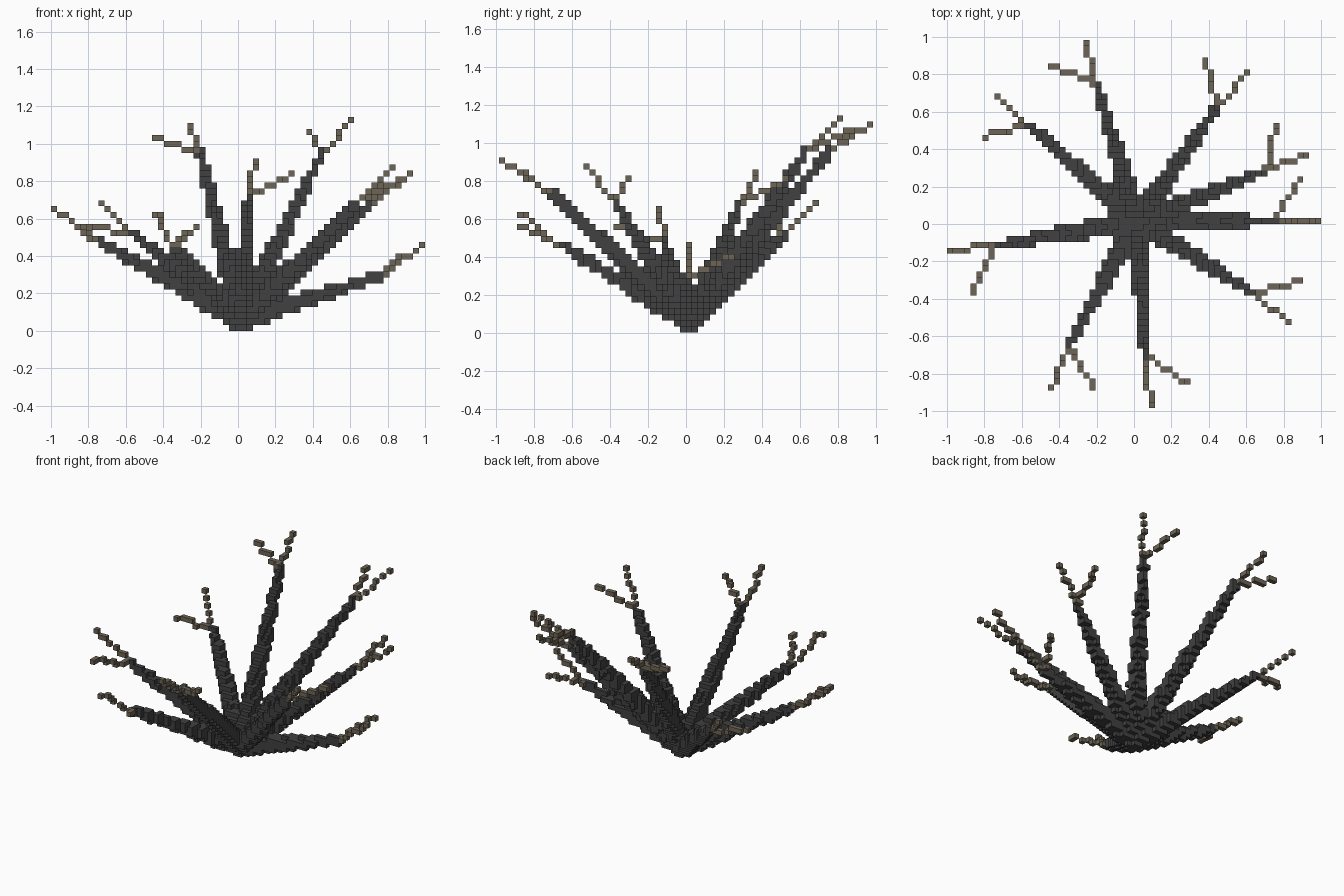
import bpy, bmesh, math
from mathutils import Vector

if "Cube" in bpy.data.objects:
    bpy.data.objects.remove(bpy.data.objects["Cube"], do_unlink=True)

H = 2 / 63                                  # block size
ROOT = Vector((0.015, 0.016, 0.06))


def material(name, rgb):
    m = bpy.data.materials.new(name)
    m.use_nodes = True
    m.diffuse_color = (*rgb, 1)
    m.node_tree.nodes["Principled BSDF"].inputs["Base Color"].default_value = (*rgb, 1)
    return m


def centre(c):
    return Vector((c[0], c[1] + 0.5, c[2] + 0.5)) * H


def cell(p):
    return (round(p.x / H), math.floor(p.y / H), max(0, math.floor(p.z / H)))


def limb(a, b, r0, r1):
    """Blocks whose centres lie inside a tapering limb."""
    cells = set()
    steps = int((b - a).length / H * 3)
    for i in range(steps + 1):
        t = i / steps
        p, r = a.lerp(b, t), r0 + (r1 - r0) * t
        x, y, z = cell(p)
        cells.add((x, y, z))
        for dx in range(-2, 3):
            for dy in range(-2, 3):
                for dz in range(-2, 3):
                    c = (x + dx, y + dy, z + dz)
                    if c[2] >= 0 and (centre(c) - p).length <= r:
                        cells.add(c)
    return cells


def twig(a, b):
    """Single-block chain."""
    n = max(1, round(max(abs(v) for v in b - a) / H))
    return {cell(a.lerp(b, i / n)) for i in range(n + 1)}


def build(name, cells, solid, mat):
    """Mesh of the exposed block faces."""
    bm = bmesh.new()
    for c in sorted(cells):
        o = centre(c)
        for axis in range(3):
            for s in (-1, 1):
                n = list(c)
                n[axis] += s
                if tuple(n) in solid:
                    continue
                u, v = (axis + 1) % 3, (axis + 2) % 3
                ring = []
                for du, dv in ((-1, -1), (1, -1), (1, 1), (-1, 1)):
                    q = o.copy()
                    q[axis] += s * H / 2
                    q[u] += du * H / 2
                    q[v] += dv * H / 2
                    ring.append(bm.verts.new(q))
                bm.faces.new(ring if s > 0 else ring[::-1])
    bmesh.ops.remove_doubles(bm, verts=bm.verts, dist=H / 100)
    me = bpy.data.meshes.new(name)
    bm.to_mesh(me)
    bm.free()
    me.materials.append(mat)
    ob = bpy.data.objects.new(name, me)
    bpy.context.collection.objects.link(ob)


# Each branch: fork point followed by its two twig tips
BRANCHES = {
    "east": ((.75, .016, .29), (.98, .016, .46), (.88, .24, .41)),
    "east_north": ((.70, .28, .67), (.91, .37, .84), (.76, .53, .80)),
    "north_east": ((.45, .63, .95), (.60, .81, 1.13), (.38, .87, 1.07)),
    "north": ((-.20, .75, .95), (-.26, .97, 1.10), (-.44, .84, 1.03)),
    "north_west": ((-.56, .53, .52), (-.73, .68, .68), (-.79, .47, .56)),
    "west": ((-.73, -.11, .47), (-.98, -.14, .65), (-.86, -.36, .57)),
    "south_west": ((-.34, -.64, .45), (-.44, -.87, .63), (-.22, -.87, .56)),
    "south": ((.06, -.70, .73), (.09, -.96, .90), (.28, -.85, .84)),
    "south_east": ((.64, -.37, .69), (.82, -.52, .87), (.88, -.30, .82)),
}

bark = material("dark bark", (0.052, 0.052, 0.052))
dry = material("dry twig", (0.155, 0.130, 0.094))

limbs, twigs, used = {}, {}, set()
for name, pts in BRANCHES.items():
    fork, *tips = [Vector(p) for p in pts]
    limbs[name] = limb(ROOT, fork, 0.064, 0.025) - used
    used |= limbs[name]
for name, pts in BRANCHES.items():
    fork, *tips = [Vector(p) for p in pts]
    twigs[name] = set().union(*(twig(fork, t) for t in tips)) - used
    used |= twigs[name]

for name in BRANCHES:
    build(name + "_branch", limbs[name], used, bark)
    build(name + "_twigs", twigs[name], used, dry)
